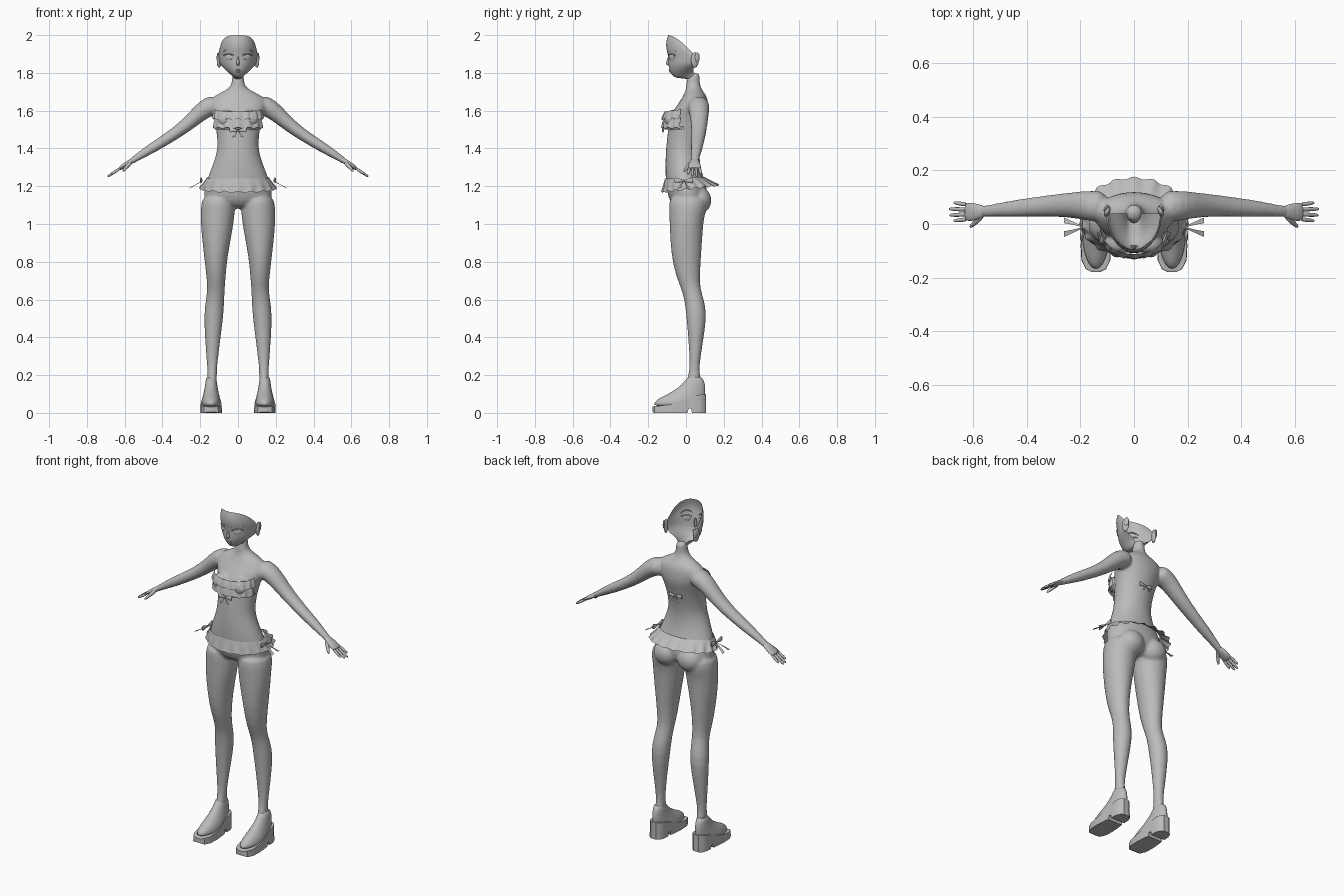
import bpy, bmesh, math
from mathutils import Vector, Matrix

grey = bpy.data.materials.new("plain grey")
grey.diffuse_color = (0.5, 0.5, 0.5, 1)


def finish(name, bm, subsurf=0, angle=50):
    bmesh.ops.recalc_face_normals(bm, faces=bm.faces)
    me = bpy.data.meshes.new(name)
    bm.to_mesh(me)
    bm.free()
    me.materials.append(grey)
    ob = bpy.data.objects.new(name, me)
    bpy.context.collection.objects.link(ob)
    bpy.ops.object.select_all(action='DESELECT')
    ob.select_set(True)
    bpy.context.view_layer.objects.active = ob
    bpy.ops.object.shade_smooth_by_angle(angle=math.radians(angle))
    if subsurf:
        m = ob.modifiers.new("round", 'SUBSURF')
        m.levels = m.render_levels = subsurf
    return ob


def loft(bm, rings, cap=True, closed=True):
    rows = [[bm.verts.new(p) for p in r] for r in rings]
    n = len(rows[0])
    for a, b in zip(rows, rows[1:]):
        for i in range(n if closed else n - 1):
            j = (i + 1) % n
            bm.faces.new((a[i], a[j], b[j], b[i]))
    if cap:
        bm.faces.new(rows[0])
        bm.faces.new(rows[-1])


def ring(z, x0, x1, yf, yb, n=28):
    """Level elliptical section between four extents."""
    cx, cy, rx, ry = (x0 + x1) / 2, (yf + yb) / 2, (x1 - x0) / 2, (yb - yf) / 2
    return [Vector((cx + rx * math.cos(a), cy + ry * math.sin(a), z))
            for a in (math.tau * i / n for i in range(n))]


def limb(bm, path, n=14):
    """Tube through (x, y, z, width, thickness) stations; width lies flat."""
    pts = [Vector(p[:3]) for p in path]
    rings = []
    for i, p in enumerate(path):
        d = (pts[min(i + 1, len(pts) - 1)] - pts[max(i - 1, 0)]).normalized()
        up = d.cross(Vector((0, 1, 0))).normalized()
        side = up.cross(d)
        rings.append([pts[i] + side * p[3] * math.cos(a) + up * p[4] * math.sin(a)
                      for a in (math.tau * k / n for k in range(n))])
    loft(bm, rings)


def ball(bm, loc, size, rot_z=0.0, rot_y=0.0):
    m = (Matrix.Translation(loc) @ Matrix.Rotation(rot_z, 4, 'Z')
         @ Matrix.Rotation(rot_y, 4, 'Y') @ Matrix.Diagonal((*size, 1)))
    bmesh.ops.create_uvsphere(bm, u_segments=20, v_segments=12, radius=1, matrix=m)


# Body: torso, neck, arms and legs fused into one skin
body = bmesh.new()
torso = [(1.805, .030, .015, .075), (1.76, .031, .003, .072), (1.73, .038, 0, .076),
         (1.71, .062, 0, .085), (1.69, .105, -.01, .10), (1.665, .145, -.022, .115),
         (1.62, .155, -.055, .12), (1.58, .135, -.078, .12), (1.54, .122, -.088, .108),
         (1.48, .113, -.098, .09), (1.40, .107, -.106, .072), (1.34, .124, -.109, .072),
         (1.28, .147, -.109, .082), (1.23, .167, -.108, .10), (1.17, .184, -.10, .115),
         (1.12, .18, -.088, .11), (1.08, .11, -.05, .08)]
loft(body, [ring(z, -w, w, f, b) for z, w, f, b in torso])
leg = [(1.16, .02, .188, -.09, .11), (1.09, .014, .197, -.09, .115), (1.04, .019, .198, -.088, .096),
       (.97, .028, .196, -.086, .089), (.84, .054, .181, -.079, .081), (.73, .065, .168, -.056, .073),
       (.66, .070, .161, -.026, .075), (.60, .073, .170, -.008, .095), (.52, .076, .181, .001, .111),
       (.40, .092, .175, .012, .094), (.30, .104, .168, .018, .078), (.22, .113, .161, .019, .068),
       (.16, .112, .164, 0, .085), (.09, .112, .167, -.03, .09)]
arm = [(.10, .065, 1.635, .058, .052), (.155, .067, 1.622, .058, .054), (.20, .070, 1.59, .052, .046),
       (.25, .070, 1.543, .046, .039), (.31, .068, 1.495, .041, .034), (.38, .063, 1.448, .036, .030),
       (.45, .057, 1.405, .032, .028), (.51, .052, 1.368, .025, .022), (.56, .047, 1.335, .021, .016),
       (.58, .046, 1.322, .022, .014)]
for s in (-1, 1):
    loft(body, [ring(z, *sorted((s * a, s * b)), f, k) for z, a, b, f, k in leg])
    limb(body, [(s * p[0], *p[1:]) for p in arm], 20)
    ball(body, (s * .078, .068, 1.125), (.078, .068, .072))
    ball(body, (s * .060, -.070, 1.555), (.052, .045, .05))
skin = finish("body", body, 1)
rm = skin.modifiers.new("fuse", 'REMESH')
rm.mode, rm.voxel_size, rm.use_smooth_shade = 'VOXEL', .0075, True
sm = skin.modifiers.new("soften", 'SMOOTH')
sm.factor, sm.iterations = .5, 6

for s, side in ((-1, "left"), (1, "right")):
    # Hand: palm, four fingers and thumb
    bm = bmesh.new()
    limb(bm, [(s * x, y, z, w, t) for x, y, z, w, t in
              ((.55, .047, 1.342, .020, .015), (.575, .046, 1.326, .027, .014),
               (.605, .045, 1.307, .036, .013), (.632, .045, 1.289, .035, .009))])
    for y0, y1, end in ((.018, .012, .672), (.036, .033, .688), (.054, .056, .690), (.072, .079, .672)):
        mid = (.62 + end) / 2
        limb(bm, [(s * .62, y0, 1.297, .009, .009),
                  (s * mid, (y0 + y1) / 2, 1.297 - (mid - .62) * .66, .0085, .0085),
                  (s * (end - .006), y1, 1.297 - (end - .626) * .66, .007, .007),
                  (s * end, y1, 1.297 - (end - .62) * .66, .003, .003)], 8)
    limb(bm, [(s * .565, .033, 1.328, .013, .012), (s * .585, .012, 1.308, .011, .011),
              (s * .602, -.004, 1.288, .009, .009), (s * .612, -.013, 1.277, .004, .004)], 8)
    finish(side + "_hand", bm, 1)

    # Shoe upper
    bm = bmesh.new()
    cx = s * .142
    loft(bm, [ring(z, cx - w, cx + w, f, b, 24) for z, w, f, b in
              ((.03, .052, -.175, .10), (.055, .051, -.170, .10), (.078, .047, -.145, .10),
               (.10, .041, -.095, .102), (.13, .035, -.045, .104), (.165, .030, -.008, .098),
               (.195, .0265, .012, .083))])
    finish(side + "_shoe_upper", bm, 1)
    # Wedge sole with an arch notch
    bm = bmesh.new()
    rings = []
    for y, w, lo, hi in ((-.178, .018, .006, .032), (-.168, .038, 0, .036), (-.135, .054, 0, .038),
                         (-.08, .057, 0, .046), (-.03, .053, 0, .062), (.008, .048, 0, .078),
                         (.014, .047, .022, .08), (.026, .046, .022, .084), (.032, .046, 0, .087),
                         (.07, .044, 0, .096), (.093, .034, 0, .10), (.106, .017, 0, .10)):
        rings.append([Vector((cx - w, y, lo)), Vector((cx + w, y, lo)),
                      Vector((cx + w * .97, y, hi)), Vector((cx - w * .97, y, hi))])
    loft(bm, rings)
    finish(side + "_shoe_sole", bm, 0, 35)

# Face: open shell reaching from ear to ear, with a sloping rim
bm = bmesh.new()
face = [(2.0, 1.905, .097, -.095, .035), (1.965, 1.90, .103, -.106, .036), (1.93, 1.89, .104, -.106, .038),
        (1.89, 1.872, .101, -.094, .04), (1.865, 1.857, .099, -.094, .04), (1.84, 1.845, .094, -.093, .04),
        (1.815, 1.832, .080, -.088, .04), (1.795, 1.822, .062, -.080, .04), (1.775, 1.812, .040, -.062, .04),
        (1.772, 1.80, .031, -.03, .04), (1.768, 1.79, .027, .004, .04)]
rows = []
for zf, zb, w, yf, yb in face:
    row = []
    for i in range(25):
        t = math.radians(-90 + 7.5 * i)
        back = (1 - math.cos(t)) ** 1.6
        row.append(Vector((w * math.sin(t), yb - (yb - yf) * math.cos(t), zf + (zb - zf) * back)))
    rows.append(row)
loft(bm, rows, cap=False, closed=False)
finish("face", bm, 1)

# Nose, lips, eyes, brows and ears
bm = bmesh.new()
loft(bm, [ring(z, -w, w, f, -.08, 10) for z, w, f in
          ((1.895, .004, -.094), (1.865, .007, -.102), (1.848, .010, -.110), (1.838, .006, -.098))])
finish("nose", bm, 1)
bm = bmesh.new()
ball(bm, (0, -.0865, 1.814), (.017, .006, .0035))
ball(bm, (0, -.0835, 1.806), (.013, .006, .004))
finish("lips", bm)
for s, side in ((-1, "left"), (1, "right")):
    bm = bmesh.new()
    ball(bm, (s * .05, -.076, 1.882), (.024, .004, .015), s * .62)
    finish(side + "_eye", bm)
    bm = bmesh.new()
    for a, b, lift in ((.022, .076, .045), (.024, .074, .016)):
        pts = []
        for k in range(7):
            x = a + (b - a) * k / 6
            y = .04 - .1365 * math.sqrt(1 - (x / .1025) ** 2) - .001
            z = 1.882 + lift * (.6 + .4 * math.sin(math.pi * k / 6)) + .003
            pts.append((s * x, y, z, .004, .0022))
        limb(bm, pts, 6)
    finish(side + "_brow_and_lash", bm)
    bm = bmesh.new()
    ball(bm, (s * .1, .047, 1.868), (.011, .021, .041), s * .35)
    ball(bm, (s * .104, .060, 1.882), (.007, .014, .026), s * .5)
    finish(side + "_ear", bm)


def ruffle(name, levels, span, waves, depth, n=120):
    """Sheet of (z_front, z_back, half_width, y_front, y_back, wave) rows around the body."""
    bm = bmesh.new()
    rows = []
    for zf, zb, w, yf, yb, wave in levels:
        row = []
        for i in range(n + (span < 360)):
            t = math.radians(-span / 2 + span * i / n)
            k = math.cos(t * waves) * wave
            r = 1 + .03 * k
            z = zf + (zb - zf) * (1 - math.cos(t)) / 2 + depth * k
            row.append(Vector((w * r * math.sin(t),
                               (yf + yb) / 2 - (yb - yf) / 2 * r * math.cos(t), z)))
        rows.append(row)
    loft(bm, rows, cap=False, closed=span >= 360)
    return finish(name, bm)


# Skirt with scalloped hem, and the tiered frill of the top
ruffle("skirt", [(1.24, 1.25, .166, -.111, .098, 0), (1.222, 1.24, .174, -.116, .112, .1),
                 (1.195, 1.222, .188, -.121, .142, .4), (1.168, 1.205, .202, -.128, .172, 1)],
       360, 18, .005)
ruffle("upper_frill", [(1.595, 1.62, .122, -.112, .06, .2), (1.575, 1.59, .130, -.122, .062, .6),
                       (1.553, 1.565, .134, -.128, .064, 1)], 180, 16, .004)
ruffle("lower_frill", [(1.565, 1.57, .122, -.116, .06, .2), (1.535, 1.535, .129, -.124, .062, .6),
                       (1.508, 1.508, .132, -.129, .064, 1)], 180, 14, .004)
ruffle("top_band", [(1.515, 1.515, .126, -.122, .10, 0), (1.50, 1.50, .121, -.112, .098, 0)], 180, 8, 0)


def bow(name, loc, turn, size, flare):
    """Two loops, a knot and two tails; flare pushes the tails outward."""
    bm = bmesh.new()
    ball(bm, (0, 0, 0), (.12, .11, .13))
    for s in (-1, 1):
        loft(bm, [[Vector((s * x, t * math.cos(a), .08 * x + h * math.sin(a)))
                   for a in (math.tau * k / 10 for k in range(10))]
                  for x, h, t in ((.05, .08, .05), (.4, .2, .11), (.85, .3, .13), (1, .24, .06))])
        rows = [[Vector((s * x0, y, z)), Vector((s * x1, y, z - .06))] for x0, x1, y, z in
                ((.02, .12, 0, -.05), (.18, .42, -flare * .5, -.4), (.3, .72, -flare, -.75))]
        loft(bm, rows, cap=False, closed=False)
    bm.transform(Matrix.Translation(loc) @ Matrix.Rotation(turn, 4, 'Z') @ Matrix.Scale(size, 4))
    finish(name, bm)


bow("front_bow", (0, -.122, 1.495), 0, .045, .15)
bow("back_bow", (0, .10, 1.495), math.pi, .042, .15)
bow("right_hip_bow", (.195, -.012, 1.228), math.pi / 2, .05, 1.3)
bow("left_hip_bow", (-.195, -.012, 1.228), -math.pi / 2, .05, 1.3)
